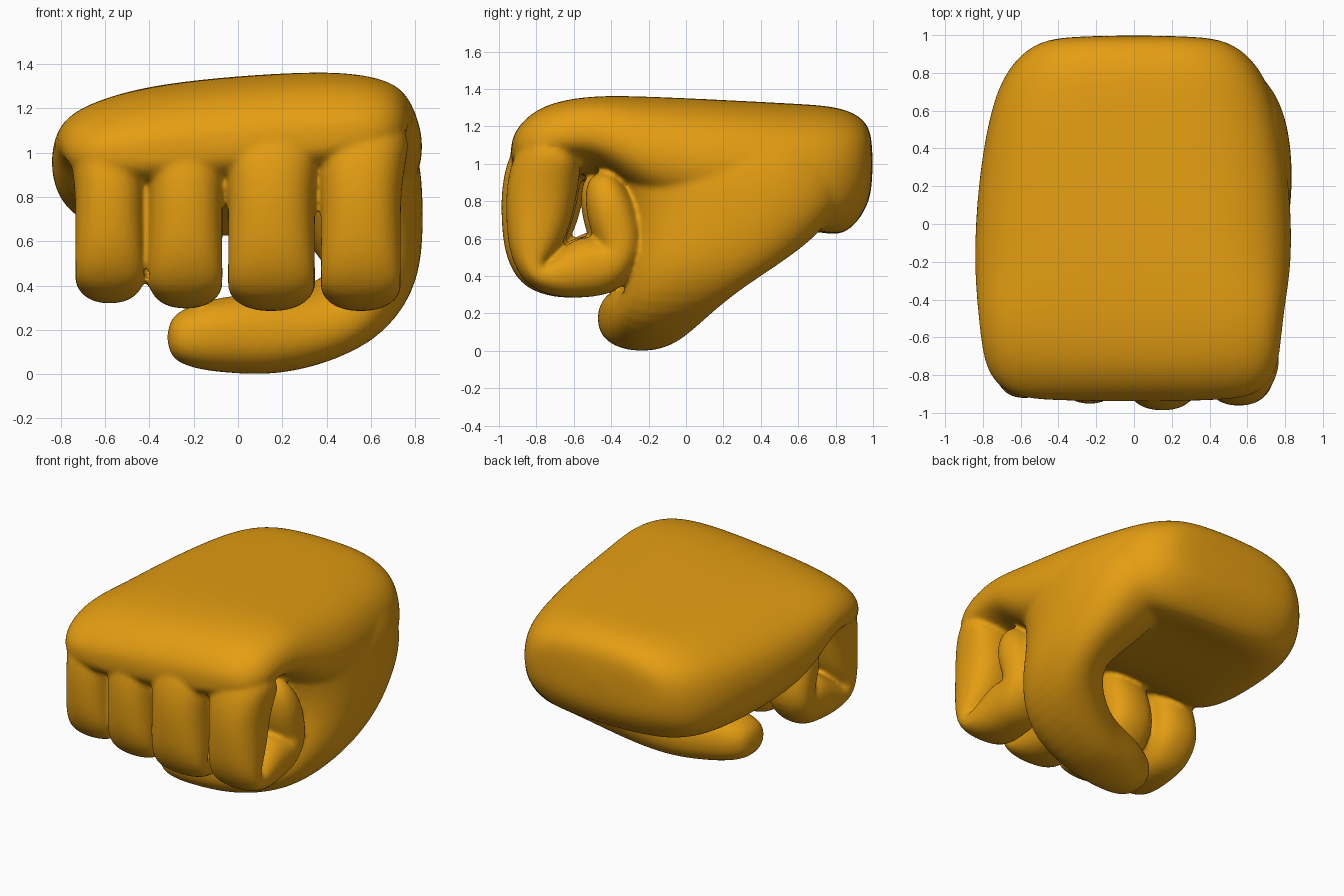
import bpy, bmesh, math
from mathutils import Vector

cube = bpy.data.objects.get("Cube")
if cube:
    bpy.data.objects.remove(cube, do_unlink=True)

skin = bpy.data.materials.new("golden skin")
skin.use_nodes = True
colour = (0.78, 0.34, 0.006, 1)
skin.diffuse_color = colour
skin.node_tree.nodes["Principled BSDF"].inputs["Base Color"].default_value = colour

bm = bmesh.new()
SIDES = 20


def loft(rings, power=2.4):
    """Skin superellipse rings given as (centre, half axis u, half axis v)."""
    loops = []
    for c, u, v in rings:
        loop = []
        for i in range(SIDES):
            a = math.tau * i / SIDES
            p, q = (math.copysign(abs(t) ** (2 / power), t)
                    for t in (math.cos(a), math.sin(a)))
            loop.append(bm.verts.new(Vector(c) + Vector(u) * p + Vector(v) * q))
        loops.append(loop)
    faces = [bm.faces.new(loops[0][::-1]), bm.faces.new(loops[-1])]
    for a, b in zip(loops, loops[1:]):
        for i in range(SIDES):
            j = (i + 1) % SIDES
            faces.append(bm.faces.new((a[i], a[j], b[j], b[i])))
    bmesh.ops.recalc_face_normals(bm, faces=faces)
    return [v for loop in loops for v in loop]


# Hand back and palm: y, half width, bottom, top, sideways tilt
palm = [(-0.94, 0.5, 0.98, 1.09, 0.04), (-0.9, 0.68, 0.92, 1.18, 0.06),
        (-0.8, 0.78, 0.88, 1.27, 0.07), (-0.66, 0.82, 0.93, 1.32, 0.07),
        (-0.45, 0.845, 0.94, 1.345, 0.07), (-0.2, 0.86, 0.69, 1.35, 0.06),
        (0.2, 0.84, 0.62, 1.34, 0.04), (0.6, 0.775, 0.56, 1.325, 0.01),
        (0.82, 0.685, 0.58, 1.31, 0), (0.95, 0.55, 0.72, 1.25, 0),
        (1.0, 0.38, 0.86, 1.15, 0)]
verts = loft([((0, y, (lo + hi) / 2), (w, 0, tilt), (0, 0, (hi - lo) / 2))
              for y, w, lo, hi, tilt in palm], 2.9)

# Slope the upper sides inward and hollow the palm
for v in verts:
    v.co.x *= 1 - 0.35 * max(0, v.co.z - 1.05)
    if v.co.z < 0.9 and -0.5 < v.co.y < 0.7:
        v.co.z += 0.14 * max(0, 1 - (v.co.x / 0.6) ** 2)

# Thumb: broad base on the side, narrowing and crossing under the fingers
loft([((0.42, 0.2, 1.2), (0, 0.6, 0), (0.3, 0, 0)),
      ((0.44, 0.22, 1.03), (0, 0.64, 0), (0.38, 0, 0)),
      ((0.49, 0.29, 0.82), (0, 0.59, 0), (0.35, 0, 0)),
      ((0.57, 0.22, 0.6), (0, 0.48, 0), (0.27, 0, 0)),
      ((0.61, 0.08, 0.43), (0, 0.37, 0), (0.2, 0, -0.05)),
      ((0.51, -0.07, 0.28), (0, 0.29, 0.05), (0.13, 0, -0.14)),
      ((0.22, -0.2, 0.18), (0, 0.23, 0), (0.03, 0, -0.19)),
      ((-0.03, -0.26, 0.18), (0, 0.21, 0), (0, 0, -0.18)),
      ((-0.2, -0.3, 0.17), (0, 0.18, 0), (0, 0, -0.15)),
      ((-0.325, -0.32, 0.165), (0, 0.12, 0), (0, 0, -0.09))], 2.3)

# Curled finger profile: y, z, half thickness
curl = [(-0.67, 1.11, 0.14), (-0.75, 1.02, 0.19), (-0.785, 0.85, 0.195),
        (-0.805, 0.65, 0.17), (-0.835, 0.5, 0.12), (-0.82, 0.4, 0.08),
        (-0.7, 0.395, 0.12), (-0.55, 0.45, 0.17), (-0.42, 0.46, 0.16),
        (-0.35, 0.53, 0.13), (-0.385, 0.67, 0.14), (-0.43, 0.81, 0.13),
        (-0.475, 0.96, 0.07)]


def finger(x, half_width, forward, length):
    """Sweep the curl at x, scaling its height about the knuckle."""
    rings = []
    for i, (y, z, r) in enumerate(curl):
        a, b = curl[max(i - 1, 0)], curl[min(i + 1, len(curl) - 1)]
        t = Vector((0, b[0] - a[0], b[1] - a[1])).normalized()
        # Flare into the knuckle, narrow at the tip
        w = half_width * (1.2 if i < 2 else 0.6 if i == len(curl) - 1 else 1)
        rings.append(((x, y - forward, 1 - (1 - z) * length), (w, 0, 0),
                      (0, -t.z * r, t.y * r)))
    loft(rings, 2.3)


finger(-0.58, 0.157, -0.05, 0.94)   # little
finger(-0.235, 0.167, -0.02, 0.98)  # ring
finger(0.15, 0.197, 0.015, 1.0)     # middle
finger(0.555, 0.183, -0.01, 1.0)    # index

mesh = bpy.data.meshes.new("fist")
bm.to_mesh(mesh)
bm.free()
fist = bpy.data.objects.new("fist", mesh)
bpy.context.collection.objects.link(fist)
mesh.materials.append(skin)

# Fuse the parts into one soft skin
sub = fist.modifiers.new("round", 'SUBSURF')
sub.levels = sub.render_levels = 2
fuse = fist.modifiers.new("fuse", 'REMESH')
fuse.mode = 'VOXEL'
fuse.voxel_size = 0.0145
fuse.use_smooth_shade = True
soft = fist.modifiers.new("soften", 'SMOOTH')
soft.factor = 0.5
soft.iterations = 8
